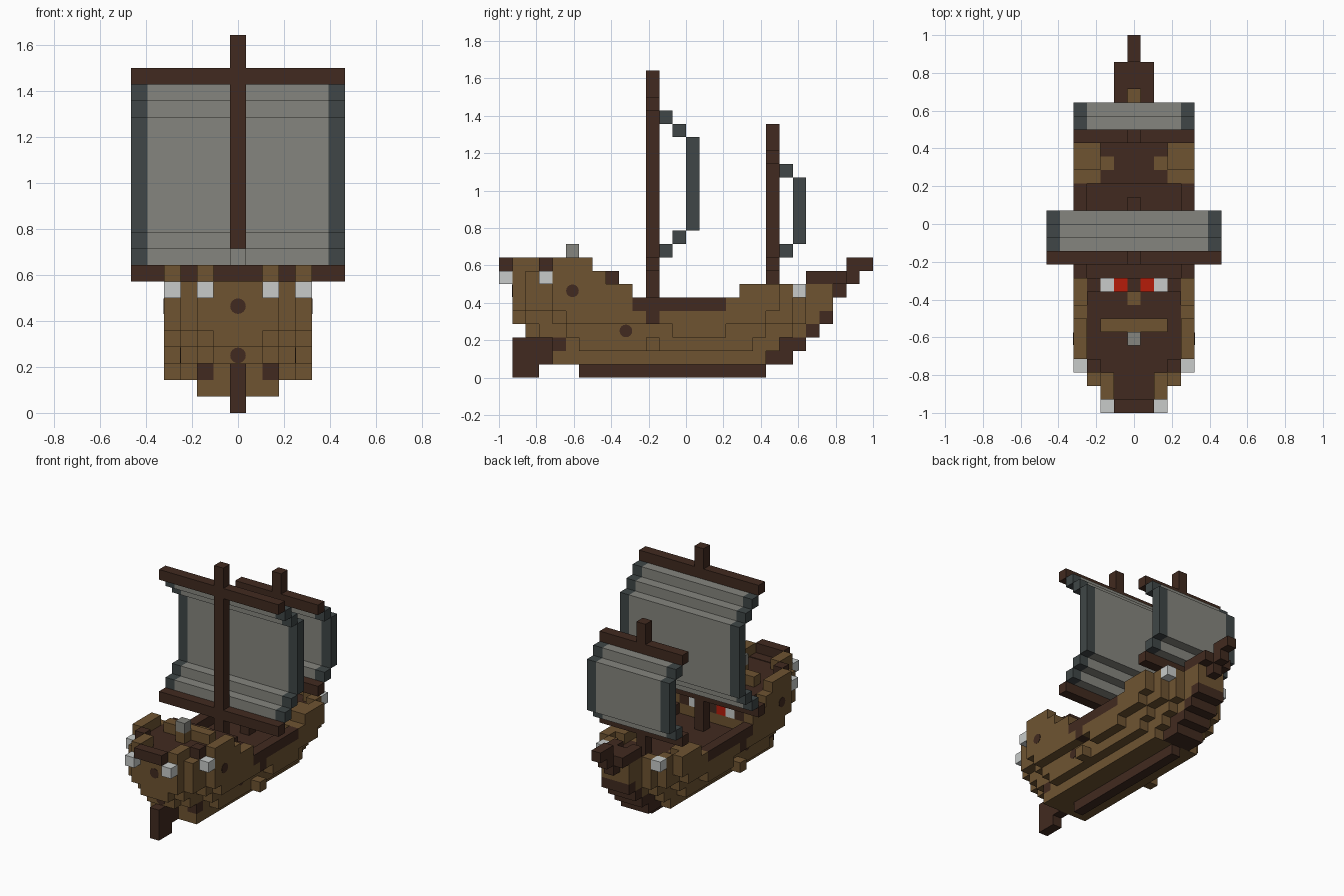
import bpy, bmesh, math
from mathutils import Matrix, Vector

if "Cube" in bpy.data.objects:
    bpy.data.objects.remove(bpy.data.objects["Cube"])

U = 1 / 14  # block size

COLOURS = {
    "oak_wood": (0.158, 0.088, 0.031),
    "dark_wood": (0.053, 0.023, 0.014),
    "sail_cloth": (0.235, 0.235, 0.21),
    "sail_edge": (0.05, 0.062, 0.063),
    "pale_lantern": (0.58, 0.60, 0.59),
    "red_paint": (0.47, 0.012, 0.003),
}
OAK, DARK, CLOTH, EDGE, PALE, RED = range(6)
materials = []
for name, rgb in COLOURS.items():
    mat = bpy.data.materials.new(name)
    mat.use_nodes = True
    mat.diffuse_color = (*rgb, 1)
    bsdf = mat.node_tree.nodes["Principled BSDF"]
    bsdf.inputs["Base Color"].default_value = (*rgb, 1)
    bsdf.inputs["Roughness"].default_value = 0.9
    materials.append(mat)


def finish(name, bm):
    mesh = bpy.data.meshes.new(name)
    bm.to_mesh(mesh)
    bm.free()
    for mat in materials:
        mesh.materials.append(mat)
    obj = bpy.data.objects.new(name, mesh)
    bpy.context.collection.objects.link(obj)


def box(cells, xs, ys, zs, colour):
    """Fill an inclusive block range with one colour."""
    for i in range(xs[0], xs[1] + 1):
        for j in range(ys[0], ys[1] + 1):
            for k in range(zs[0], zs[1] + 1):
                cells[i, j, k] = colour


def pair(cells, xs, ys, zs, colour):
    """Fill a block range and its mirror image."""
    box(cells, xs, ys, zs, colour)
    box(cells, (-xs[1], -xs[0]), ys, zs, colour)


def build(name, cells):
    """Turn blocks into a mesh of their outer faces only."""
    bm = bmesh.new()
    for cell, colour in cells.items():
        c = Vector(cell)
        centre = Vector((c.x, c.y + 0.5 - 14, c.z + 0.5))
        for axis in range(3):
            for sign in (-1, 1):
                n = Vector((0, 0, 0))
                n[axis] = sign
                if tuple(int(v) for v in c + n) in cells:
                    continue
                a = Vector((0, 0, 0))
                a[(axis + 1) % 3] = 0.5
                b = n.cross(a)
                corners = (a + b, b - a, -a - b, a - b)
                face = bm.faces.new([bm.verts.new((centre + n / 2 + q) * U) for q in corners])
                face.material_index = colour
    bmesh.ops.remove_doubles(bm, verts=bm.verts, dist=0.0001)
    finish(name, bm)


# Hull layers: first block, last block, half widths from the stern and from the bow
TOP = (1, 24, (2, 3, 3, 4), (1, 1, 2, 3, 4))
LAYERS = {
    1: (4, 21, (2,), (1, 1, 2)),
    2: (4, 22, (2, 2, 3), (1, 1, 2, 2, 3)),
    3: (2, 23, (1, 2, 2) + (3,) * 8 + (4,), (1, 1, 2, 2, 3, 3, 3, 4)),
    4: (1, 24, (1, 2, 2, 3, 4), (1, 1, 2, 3, 3, 4)),
    5: TOP, 6: TOP, 7: TOP,
}
STEM = {1: 2, 2: 2, 3: 1, 4: 1}  # dark blocks at the bow of each layer


def width(k, j):
    """Half width of the hull, in blocks, or -1 outside it."""
    first, last, stern, bow = LAYERS[k]
    if j < first or j > last:
        return -1
    return min(stern[min(j - first, len(stern) - 1)], bow[min(last - j, len(bow) - 1)])


hull = {}
for k, (first, last, _, _) in LAYERS.items():
    for j in range(first, last + 1):
        w = width(k, j)
        for i in range(-w, w + 1):
            rim = abs(i) == w or abs(i) > min(width(k, j - 1), width(k, j + 1))
            filled = k < 5 or (k == 5 and (j < 10 or j > 16)) or (k == 6 and j < 10) or (k == 7 and j < 8)
            wall = rim and (k == 5 or (k == 6 and j > 17))
            if not (filled or wall):
                continue
            deck = (k == 4 and 9 < j < 17) or (k == 5 and j > 16) or (k == 6 and j == 9) or k == 7
            rail = k == 5 and 9 < j < 17
            stem = last - j < STEM.get(k, 0)
            hull[i, j, k] = DARK if rail or stem or (deck and not rim) else OAK

# Cabin front with painted eyes and nose
box(hull, (-3, 3), (8, 8), (7, 7), DARK)
hull[0, 8, 7] = OAK
pair(hull, (3, 3), (9, 9), (6, 6), DARK)
pair(hull, (2, 2), (9, 9), (6, 6), PALE)
pair(hull, (1, 1), (9, 9), (6, 6), RED)

# Hull trim, side studs, deck steps and hatch
pair(hull, (4, 4), (11, 11), (4, 4), DARK)
pair(hull, (4, 4), (11, 11), (2, 2), OAK)
pair(hull, (2, 2), (4, 4), (2, 2), DARK)
pair(hull, (3, 3), (17, 17), (5, 5), OAK)
pair(hull, (2, 2), (18, 18), (5, 5), OAK)
pair(hull, (3, 3), (18, 19), (6, 6), OAK)
hull[0, 15, 5] = DARK
hull[0, 23, 6] = OAK
hull[0, 25, 6] = DARK
build("hull", hull)

# Stern rail
rail = {}
pair(rail, (4, 4), (4, 6), (8, 8), OAK)
pair(rail, (3, 3), (3, 3), (8, 8), DARK)
pair(rail, (2, 2), (1, 2), (8, 8), OAK)
box(rail, (-1, 1), (0, 0), (8, 8), DARK)
box(rail, (-2, 2), (6, 6), (8, 8), OAK)
rail[0, 5, 8] = OAK
build("stern_rail", rail)

# Dark planking laid on the aft end of the poop deck
bm = bmesh.new()
place = Matrix.Translation(Vector((0, 1.5 - 14, 8.03)) * U) @ Matrix.Diagonal((3 * U, U, 0.06 * U, 1))
bmesh.ops.create_cube(bm, size=1, matrix=place)
for face in bm.faces:
    face.material_index = DARK
finish("poop_planking", bm)

# Keel and rudder
keel = {}
box(keel, (0, 0), (6, 19), (0, 0), DARK)
build("keel", keel)
rudder = {}
box(rudder, (0, 0), (1, 2), (0, 2), DARK)
box(rudder, (0, 0), (3, 3), (1, 2), DARK)
build("rudder", rudder)

# Bowsprit
bowsprit = {}
pair(bowsprit, (1, 1), (23, 25), (7, 7), DARK)
box(bowsprit, (0, 0), (24, 26), (7, 7), DARK)
box(bowsprit, (0, 0), (26, 27), (8, 8), DARK)
build("bowsprit", bowsprit)

# Lanterns
lanterns = {}
pair(lanterns, (4, 4), (3, 3), (7, 7), PALE)
pair(lanterns, (2, 2), (0, 0), (7, 7), PALE)
pair(lanterns, (3, 3), (22, 22), (6, 6), PALE)
build("side_lanterns", lanterns)
build("stern_lantern", {(0, 5, 9): CLOTH})


def rig(name, j, half, foot, top, yard, steps):
    """Mast with two yards and a bulging sail; steps give the bulge per row."""
    mast = {}
    box(mast, (0, 0), (j, j), (foot, top), DARK)
    for k in (8, yard):
        box(mast, (-half, half), (j, j), (k, k), DARK)
    build(name + "_mast", mast)
    sail = {}
    for row, out in enumerate(steps):
        k = 9 + row
        box(sail, (1 - half, half - 1), (j + out, j + out), (k, k), CLOTH)
        pair(sail, (half, half), (j + out, j + out), (k, k), EDGE)
    build(name + "_sail", sail)


rig("main", 11, 6, 5, 22, 20, [1, 2] + [3] * 7 + [2, 1])
rig("fore", 20, 4, 6, 18, 16, [1] + [2] * 5 + [1])

# Round portholes
bm = bmesh.new()
ports = [(s * x, j, k, 'Y') for s in (-1, 1) for x, j, k in ((4.5, 5.5, 6.5), (3.5, 9.5, 3.5))]
ports += [(0, 1, 6.5, 'X'), (0, 2, 3.5, 'X')]
for x, j, k, axis in ports:
    place = Matrix.Translation(Vector((x, j - 14, k)) * U) @ Matrix.Rotation(math.pi / 2, 4, axis)
    bmesh.ops.create_cone(bm, cap_ends=True, segments=16, radius1=0.034, radius2=0.034,
                          depth=0.004, matrix=place)
for face in bm.faces:
    face.material_index = DARK
finish("portholes", bm)
